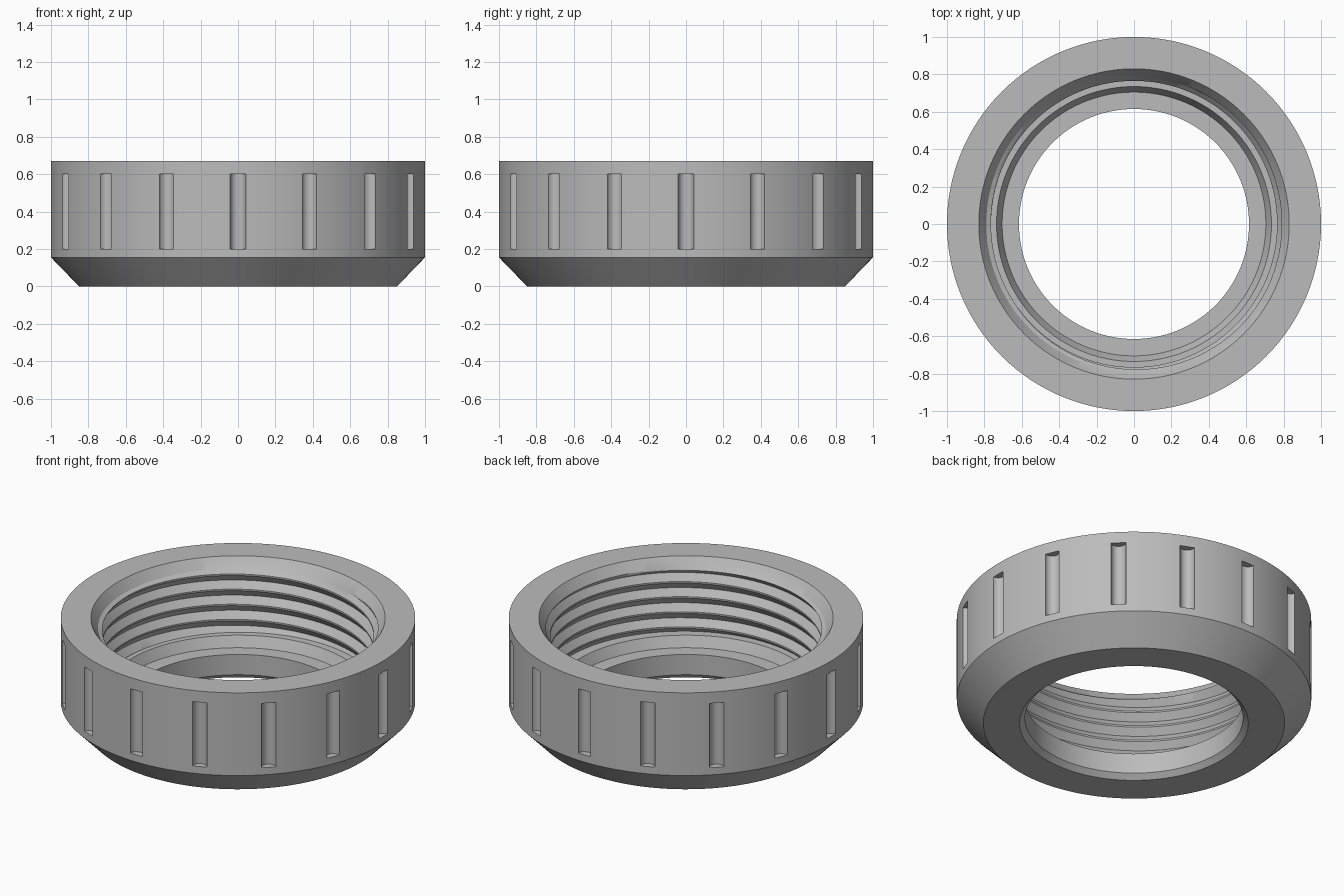
import bpy, bmesh, math
from mathutils import Matrix, Vector

cube = bpy.data.objects.get("Cube")
if cube:
    bpy.data.objects.remove(cube)

SEGMENTS = 128
GROOVES = 16
PITCH = 0.094
THREAD_LOW, THREAD_HIGH = 0.22, 0.60
ROOT, CREST = 0.80, 0.765

grey = bpy.data.materials.new("plain grey")
grey.use_nodes = True
colour = (0.5, 0.5, 0.5, 1)
grey.diffuse_color = colour
grey.node_tree.nodes["Principled BSDF"].inputs["Base Color"].default_value = colour


def thread_radius(phase):
    """V-shaped thread with a narrow flat crest at mid pitch."""
    rise = min(1, abs(phase % 1 - 0.5) / 0.5 * 1.1)
    return CREST + (ROOT - CREST) * max(0, (rise - 0.1))


def thread_points(turn):
    """Section of the helical thread, trimmed flat at both ends."""
    points = []
    for k in range(-1, 6):
        for part in (0, 0.45, 0.55):
            z = THREAD_LOW + PITCH * (k + part + turn)
            z = min(max(z, THREAD_LOW), THREAD_HIGH)
            phase = (z - THREAD_LOW) / PITCH - turn
            points.append((thread_radius(phase), z))
    return points


def make_object(name, bm):
    mesh = bpy.data.meshes.new(name)
    bm.to_mesh(mesh)
    bm.free()
    mesh.materials.append(grey)
    obj = bpy.data.objects.new(name, mesh)
    bpy.context.collection.objects.link(obj)
    return obj


# Threaded ring: a closed section swept round the axis
lower = [(0.735, 0.22), (0.705, 0.156), (0.615, 0.156), (0.615, 0.03),
         (0.645, 0), (0.85, 0), (1, 0.155), (1, 0.67), (0.83, 0.67), (0.79, 0.61)]
bm = bmesh.new()
columns = []
for i in range(SEGMENTS + 1):
    turn = i / SEGMENTS
    a = turn * math.tau
    section = lower + thread_points(turn)[::-1]
    columns.append([bm.verts.new((r * math.cos(a), r * math.sin(a), z)) for r, z in section])
for left, right in zip(columns, columns[1:]):
    for j in range(len(left)):
        k = (j + 1) % len(left)
        bm.faces.new((left[j], left[k], right[k], right[j]))
bmesh.ops.remove_doubles(bm, verts=bm.verts, dist=0.00005)
bmesh.ops.dissolve_degenerate(bm, edges=bm.edges, dist=0.00005)
bmesh.ops.recalc_face_normals(bm, faces=bm.faces)
ring = make_object("threaded_ring", bm)

# Rounded grip grooves cut into the outer wall
bm = bmesh.new()
for i in range(GROOVES):
    a = i * math.tau / GROOVES
    place = Matrix.Translation(Vector((math.cos(a), math.sin(a), 0.4)))
    bmesh.ops.create_cone(bm, cap_ends=True, segments=24, radius1=0.042, radius2=0.042,
                          depth=0.4, matrix=place @ Matrix.Rotation(a + 0.05, 4, "Z"))
cutter = make_object("grip_groove_cutter", bm)
cutter.hide_render = True

cut = ring.modifiers.new("grip grooves", "BOOLEAN")
cut.operation = "DIFFERENCE"
cut.solver = "EXACT"
cut.object = cutter
bpy.ops.object.select_all(action="DESELECT")
ring.select_set(True)
bpy.context.view_layer.objects.active = ring
bpy.ops.object.modifier_apply(modifier=cut.name)
bpy.data.objects.remove(cutter)
bpy.ops.object.shade_smooth_by_angle(angle=math.radians(25))
